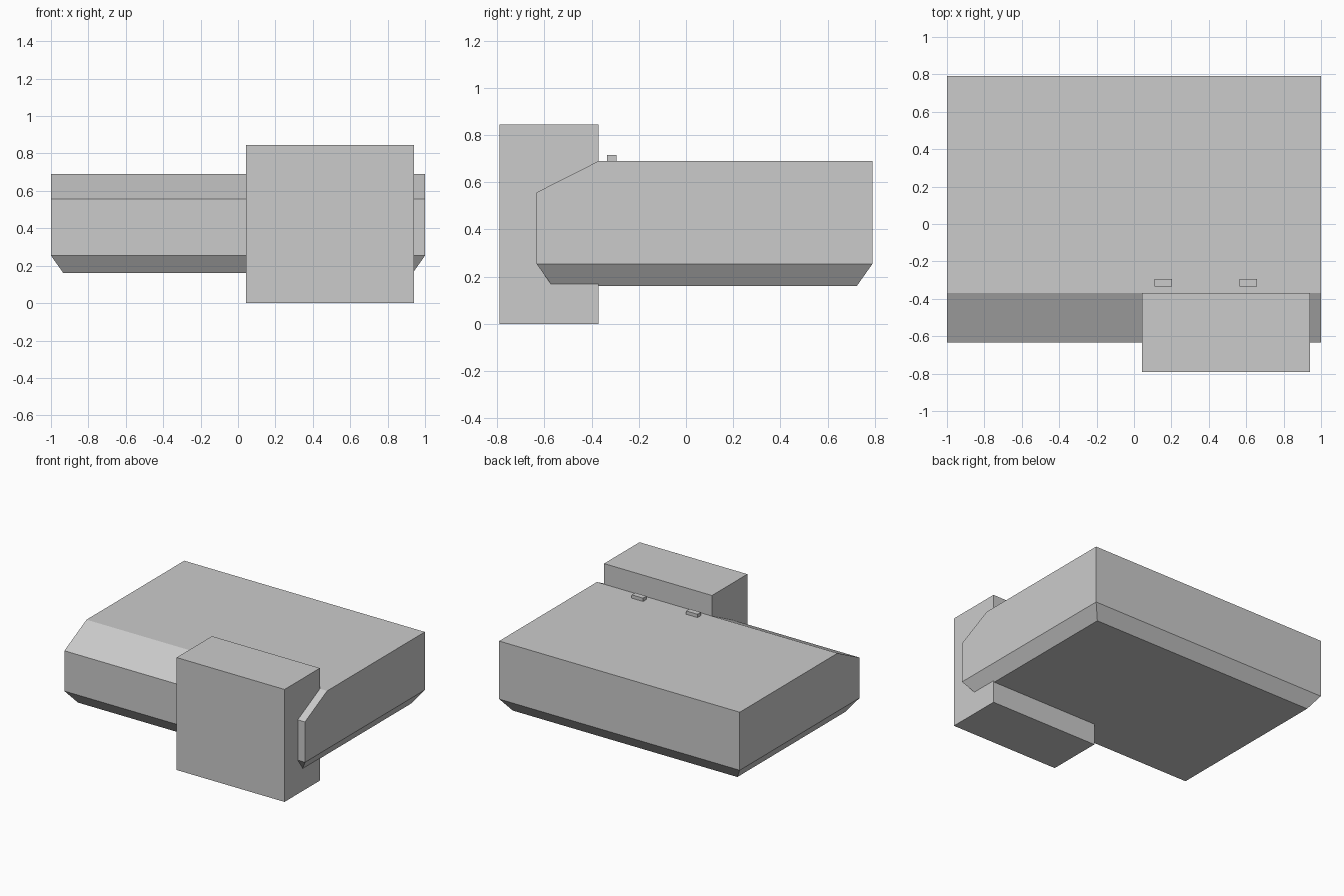
import bpy, bmesh

if "Cube" in bpy.data.objects:
    bpy.data.objects.remove(bpy.data.objects["Cube"])


def add_object(name, bm):
    bmesh.ops.recalc_face_normals(bm, faces=bm.faces)
    mesh = bpy.data.meshes.new(name)
    bm.to_mesh(mesh)
    bm.free()
    obj = bpy.data.objects.new(name, mesh)
    bpy.context.collection.objects.link(obj)
    return obj


def box(name, x, y, z):
    bm = bmesh.new()
    bmesh.ops.create_cube(bm, size=1)
    for v in bm.verts:
        v.co = [(lo + hi) / 2 + c * (hi - lo)
                for c, (lo, hi) in zip(v.co, (x, y, z))]
    return add_object(name, bm)


# Main body: side profile (y, z) extruded across x, with a sloped front top edge
FRONT, BACK, BASE, TOP = -0.633, 0.79, 0.254, 0.69
profile = [(FRONT, BASE), (BACK, BASE), (BACK, TOP), (-0.37, TOP), (FRONT, 0.557)]
bm = bmesh.new()
side = bm.faces.new([bm.verts.new((-1, y, z)) for y, z in profile])
extruded = bmesh.ops.extrude_face_region(bm, geom=[side], use_keep_orig=True)
moved = [g for g in extruded["geom"] if isinstance(g, bmesh.types.BMVert)]
bmesh.ops.translate(bm, verts=moved, vec=(2, 0, 0))
bmesh.ops.recalc_face_normals(bm, faces=bm.faces)

# Bevelled underside: bottom face inset and pushed down at 45 degrees
bottom = min(bm.faces, key=lambda f: f.calc_center_median().z)
bmesh.ops.inset_region(bm, faces=[bottom], thickness=0.094)
bmesh.ops.translate(bm, verts=bottom.verts, vec=(0, 0, -0.094))
add_object("body", bm)

# Block on the front edge
box("front_block", (0.043, 0.94), (-0.79, -0.37), (0, 0.845))

# Two small tabs behind the block
for i, x in enumerate((0.11, 0.563)):
    box(f"tab_{i + 1}", (x, x + 0.094), (-0.335, -0.294), (0.68, 0.715))
